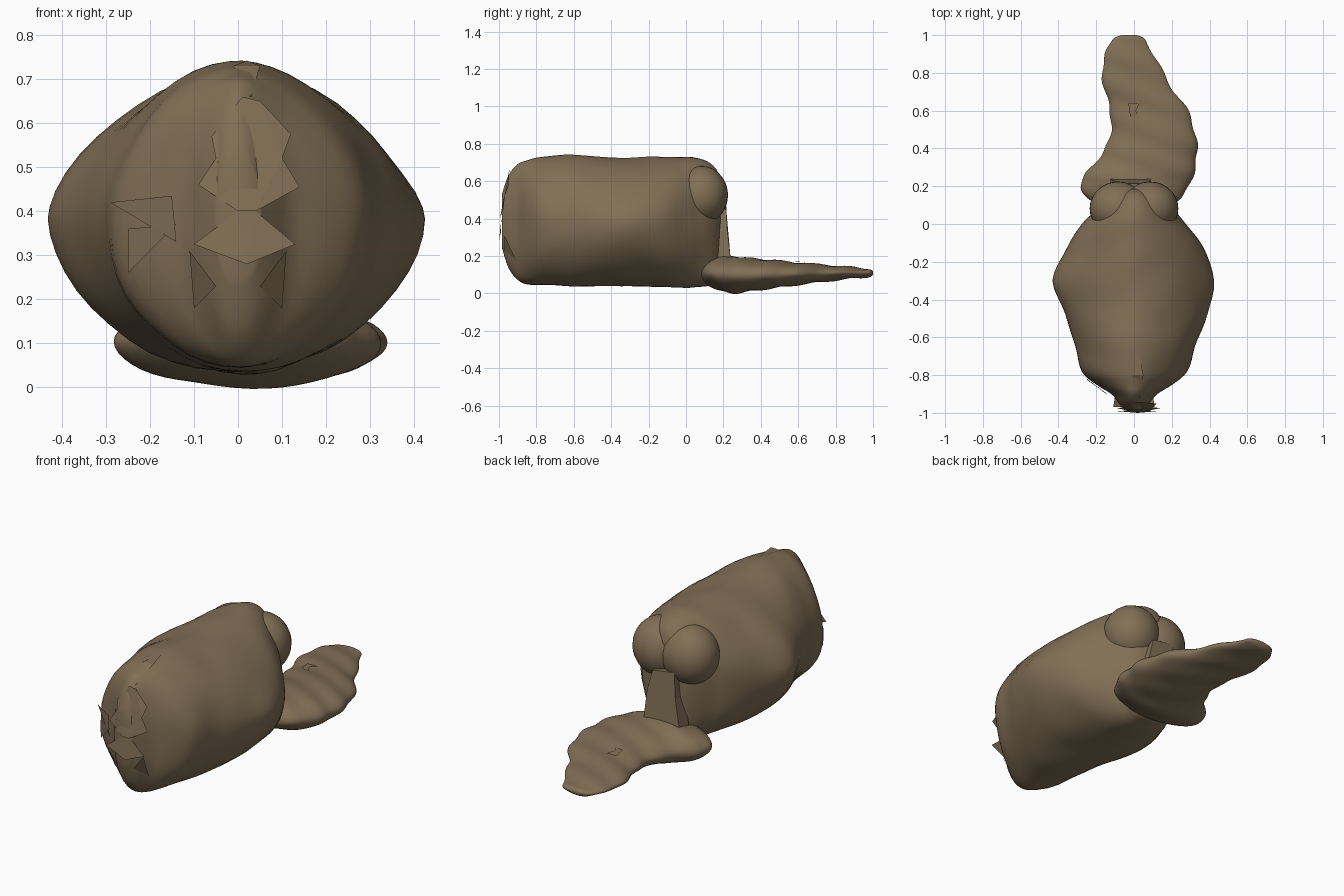
import bpy, bmesh, math
from mathutils import Vector, noise

if "Cube" in bpy.data.objects:
    bpy.data.objects.remove(bpy.data.objects["Cube"])

brown = bpy.data.materials.new("earthy_brown")
brown.use_nodes = True
colour = (0.22, 0.16, 0.092, 1)
brown.diffuse_color = colour
shader = brown.node_tree.nodes["Principled BSDF"]
shader.inputs["Base Color"].default_value = colour
shader.inputs["Roughness"].default_value = 0.9


def finish(name, bm, smooth=True):
    bmesh.ops.recalc_face_normals(bm, faces=bm.faces)
    for f in bm.faces:
        f.smooth = smooth
    mesh = bpy.data.meshes.new(name)
    bm.to_mesh(mesh)
    bm.free()
    mesh.materials.append(brown)
    ob = bpy.data.objects.new(name, mesh)
    bpy.context.collection.objects.link(ob)
    return ob


def resample(rows, steps):
    """Smooth curve through the section rows."""
    out = []
    for i in range(len(rows) - 1):
        quad = [rows[max(0, min(len(rows) - 1, i + k))] for k in (-1, 0, 1, 2)]
        for s in range(steps):
            t = s / steps
            out.append([0.5 * (2 * b + (c - a) * t + (2 * a - 5 * b + 4 * c - d) * t * t
                               + (3 * b - a - 3 * c + d) * t ** 3)
                        for a, b, c, d in zip(*quad)])
    out.append(rows[-1])
    return out


def loft(name, rows, low_extra, relief, steps=4, sides=48):
    """Closed skin through rows of (y, left x, right x, bottom z, top z, squareness)."""
    bm = bmesh.new()
    rings = []
    for y, x0, x1, z0, z1, power in resample(rows, steps):
        ring = []
        for k in range(sides):
            a = 2 * math.pi * k / sides
            c, s = math.cos(a), math.sin(a)
            p = 2 / (power if s > 0 else power + low_extra)
            u = math.copysign(abs(c) ** p, c)
            v = math.copysign(abs(s) ** p, s)
            co = Vector(((x0 + x1) / 2 + u * (x1 - x0) / 2, y,
                         (z0 + z1) / 2 + v * (z1 - z0) / 2))
            ring.append(bm.verts.new(relief(co, Vector((c, 0, s)))))
        rings.append(ring)
    for a, b in zip(rings, rings[1:]):
        for k in range(sides):
            n = (k + 1) % sides
            bm.faces.new((a[k], a[n], b[n], b[k]))
    for ring in (rings[0], rings[-1]):
        bm.faces.new(ring)
    return finish(name, bm)


def shard(name, points):
    """Thin loose flap made of one jagged outline."""
    bm = bmesh.new()
    face = bm.faces.new([bm.verts.new(p) for p in points])
    bmesh.ops.triangulate(bm, faces=[face])
    return finish(name, bm, False)


def lumpy(co, out):
    return co + out * 0.012 * noise.noise(co * 5)


def rippled(co, out):
    wave = math.sin(38 * (co.y + 0.35 * co.x))
    return co + Vector((0.006 * out.x, 0, 0.004 * abs(out.z))) * wave


# Plump body: rounded ends and a diamond-shaped middle
loft("body", [
    (-0.985, -0.05, 0.05, 0.25, 0.53, 2.0),
    (-0.95, -0.08, 0.08, 0.14, 0.63, 1.9),
    (-0.90, -0.12, 0.125, 0.08, 0.69, 1.85),
    (-0.85, -0.20, 0.205, 0.055, 0.71, 1.8),
    (-0.78, -0.28, 0.28, 0.045, 0.73, 1.8),
    (-0.65, -0.31, 0.325, 0.04, 0.745, 1.75),
    (-0.48, -0.365, 0.39, 0.04, 0.735, 1.65),
    (-0.30, -0.425, 0.42, 0.035, 0.73, 1.55),
    (-0.12, -0.355, 0.37, 0.03, 0.73, 1.7),
    (0.0, -0.275, 0.275, 0.03, 0.73, 1.9),
    (0.06, -0.22, 0.22, 0.035, 0.72, 2.0),
    (0.12, -0.17, 0.17, 0.04, 0.70, 2.0),
    (0.165, -0.12, 0.12, 0.08, 0.66, 2.0),
    (0.185, -0.07, 0.07, 0.16, 0.60, 2.0),
], 0.25, lumpy)

# Flat, fanned tail lying low and bending to one side
loft("tail", [
    (0.07, -0.08, 0.09, 0.09, 0.13, 2.0),
    (0.11, -0.20, 0.21, 0.05, 0.17, 2.0),
    (0.18, -0.28, 0.28, 0.015, 0.195, 2.0),
    (0.25, -0.27, 0.31, 0.0, 0.20, 2.0),
    (0.33, -0.20, 0.33, 0.01, 0.19, 2.0),
    (0.45, -0.13, 0.33, 0.025, 0.18, 2.0),
    (0.60, -0.125, 0.285, 0.045, 0.165, 2.0),
    (0.72, -0.16, 0.20, 0.06, 0.155, 2.0),
    (0.85, -0.165, 0.13, 0.075, 0.145, 2.0),
    (0.95, -0.13, 0.075, 0.085, 0.135, 2.0),
    (0.985, -0.11, 0.05, 0.09, 0.13, 2.0),
    (1.0, -0.07, 0.01, 0.10, 0.12, 2.0),
], 0, rippled, steps=6)

# Rounded rump lobes, overlapping in the middle
for side, label in ((1, "left"), (-1, "right")):
    bm = bmesh.new()
    bmesh.ops.create_uvsphere(bm, u_segments=28, v_segments=18, radius=0.15)
    for v in bm.verts:
        v.co = Vector((v.co.x + side * 0.085, v.co.y * 0.95 + 0.082, v.co.z * 1.04 + 0.525))
    finish(label + "_rump_lobe", bm)

# Solid flap joining the rump to the tail
bm = bmesh.new()
face = bm.faces.new([bm.verts.new(p) for p in (
    (-0.08, 0.215, 0.47), (0.05, 0.215, 0.45), (0.08, 0.22, 0.34),
    (0.09, 0.24, 0.17), (-0.13, 0.24, 0.17), (-0.09, 0.22, 0.33))])
back = bmesh.ops.extrude_face_region(bm, geom=[face])["geom"]
bmesh.ops.translate(bm, vec=(0, -0.08, 0),
                    verts=[g for g in back if isinstance(g, bmesh.types.BMVert)])
finish("rump_flap", bm, False)

# Jagged plates on the face
shard("upper_face_plate", [(0.01, -0.945, 0.66), (0.05, -0.945, 0.65), (0.12, -0.95, 0.575),
                           (0.10, -0.97, 0.52), (0.14, -0.975, 0.455), (0.04, -0.995, 0.4),
                           (0.0, -0.995, 0.4), (-0.09, -0.975, 0.46), (-0.05, -0.97, 0.52),
                           (-0.06, -0.95, 0.57)])
shard("lower_face_plate", [(0.0, -0.987, 0.4), (0.04, -0.987, 0.4), (0.13, -0.99, 0.325),
                           (0.02, -1.0, 0.28), (-0.10, -0.99, 0.325)])
for side, label in ((1, "left"), (-1, "right")):
    shard(label + "_chin_flap", [(side * 0.11, -0.97, 0.31), (side * 0.10, -0.91, 0.18),
                                 (side * 0.05, -0.97, 0.23)])
shard("right_cheek_flap", [(-0.29, -0.79, 0.42), (-0.15, -0.895, 0.435), (-0.14, -0.905, 0.33)])
shard("right_lower_cheek_flap", [(-0.25, -0.825, 0.36), (-0.14, -0.9, 0.37), (-0.25, -0.82, 0.26)])

# Low ridge along the crown
shard("crown_ridge", [(0.02, -0.66, 0.742), (0.05, -0.80, 0.73), (0.03, -0.92, 0.66),
                      (0.0, -0.92, 0.66), (-0.01, -0.80, 0.73)])

# Small raised tuft on the tail
shard("tail_tuft", [(-0.03, 0.64, 0.166), (0.03, 0.64, 0.166),
                    (0.01, 0.60, 0.17), (0.03, 0.56, 0.17), (-0.02, 0.57, 0.17)])
